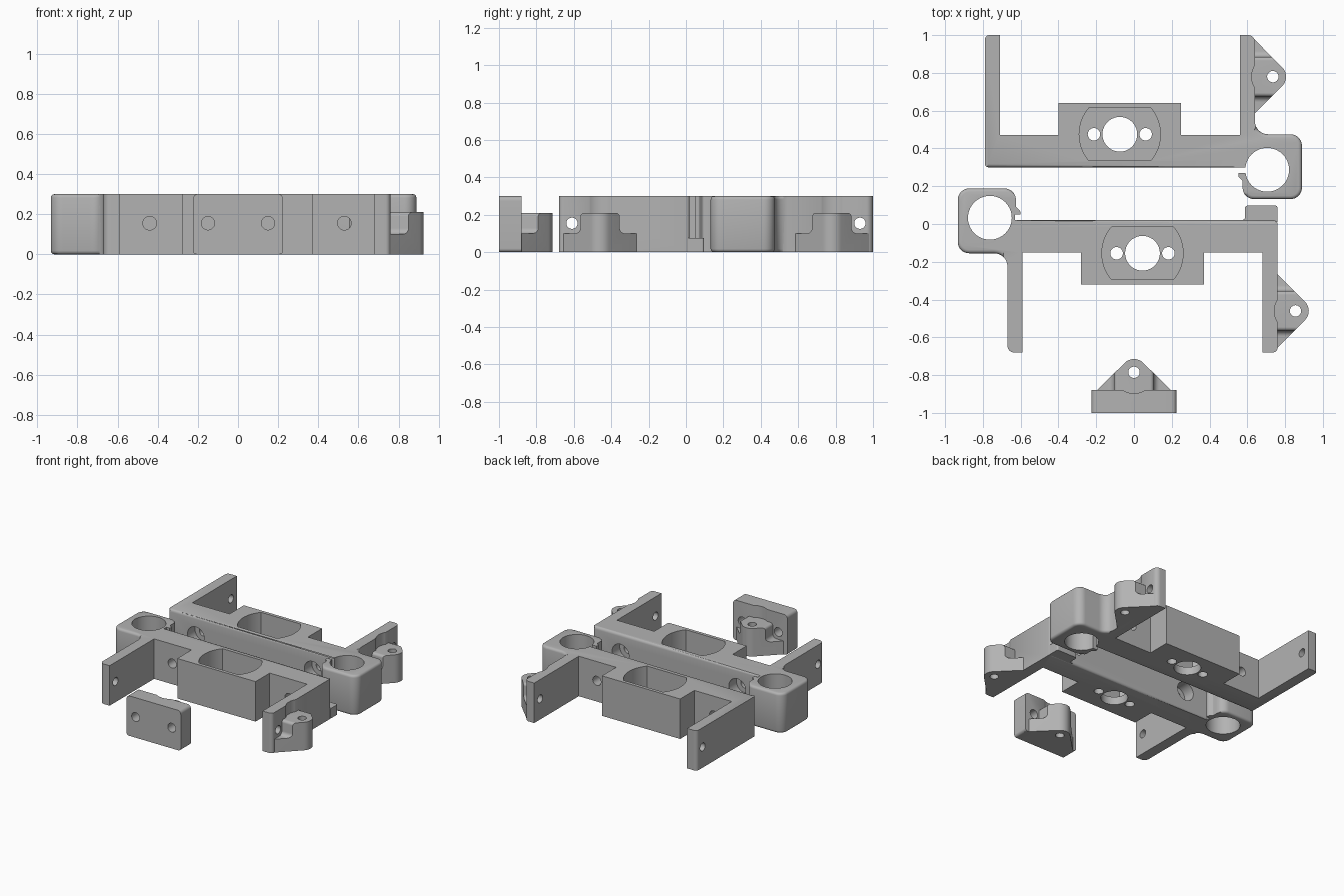
import bpy, bmesh, math
from mathutils import Matrix, Vector

if "Cube" in bpy.data.objects:
    bpy.data.objects.remove(bpy.data.objects["Cube"])

H = 0.30          # common part height
HZ = 0.155        # screw hole height
grey = bpy.data.materials.new("plain grey")
grey.diffuse_color = (0.45, 0.45, 0.45, 1)
grey.use_nodes = True
grey.node_tree.nodes["Principled BSDF"].inputs["Base Color"].default_value = grey.diffuse_color
T = Matrix.Translation
UPRIGHT = Matrix.Rotation(math.pi / 2, 4, 'X')   # profile plane XY -> XZ


def rot_z(a):
    return Matrix.Rotation(a, 4, 'Z')


def rounded(pts, seg=8):
    """Polygon with an optional fillet radius as third value of a point."""
    out = []
    for i, p in enumerate(pts):
        c = Vector(p[:2])
        if len(p) < 3:
            out.append(c)
            continue
        a = (Vector(pts[i - 1][:2]) - c).normalized()
        b = (Vector(pts[(i + 1) % len(pts)][:2]) - c).normalized()
        half = a.angle(b) / 2
        centre = c + (a + b).normalized() * p[2] / math.sin(half)
        s = c + a * p[2] / math.tan(half) - centre
        e = c + b * p[2] / math.tan(half) - centre
        sweep = (math.atan2(e.y, e.x) - math.atan2(s.y, s.x) + math.pi) % math.tau - math.pi
        for k in range(seg + 1):
            out.append(centre + Matrix.Rotation(sweep * k / seg, 2) @ s)
    return out


def prism(name, pts, depth, m=Matrix(), soft=None, width=0.018):
    """Extrude a profile; rims chosen by soft(x, y) get a rounded edge."""
    bm = bmesh.new()
    f = bm.faces.new([bm.verts.new((p[0], p[1], 0)) for p in rounded(pts)])
    g = bmesh.ops.extrude_face_region(bm, geom=[f])["geom"]
    bmesh.ops.translate(bm, vec=(0, 0, depth), verts=[v for v in g if isinstance(v, bmesh.types.BMVert)])
    bmesh.ops.recalc_face_normals(bm, faces=bm.faces[:])
    if soft:
        rim = [e for e in bm.edges if abs(e.verts[0].co.z - e.verts[1].co.z) < 1e-5
               and soft(*((e.verts[0].co + e.verts[1].co) / 2).xy)]
        bmesh.ops.bevel(bm, geom=rim, offset=width, segments=3, profile=0.5, affect='EDGES')
    bm.transform(m)
    me = bpy.data.meshes.new(name)
    bm.to_mesh(me)
    bm.free()
    ob = bpy.data.objects.new(name, me)
    bpy.context.collection.objects.link(ob)
    me.materials.append(grey)
    return ob


def cylinder(r, depth, m, n=40):
    return prism("cutter", [(r * math.cos(math.tau * i / n), r * math.sin(math.tau * i / n))
                            for i in range(n)], depth, m)


def boolean(ob, cutters, op='DIFFERENCE'):
    bpy.context.view_layer.objects.active = ob
    for c in cutters:
        mod = ob.modifiers.new("cut", 'BOOLEAN')
        mod.operation, mod.object, mod.solver = op, c, 'EXACT'
        bpy.ops.object.modifier_apply(modifier=mod.name)
        bpy.data.objects.remove(c)


def y_hole(r, x, y, z, depth):
    """Cylinder from y running towards -y."""
    return cylinder(r, depth, T((x, y, z)) @ UPRIGHT)


def lug(name, m):
    """Screw lug: pointed plan crossed with a stepped elevation, outward is +y."""
    ob = prism(name, [(0.215, -0.02), (0, 0.194, 0.07), (-0.215, -0.02)], 0.4)
    side = [(0.23, -0.1), (0.23, 0.1, 0.015), (0.105, 0.1, 0.03), (0.105, 0.21, 0.02)]
    side += [(-p[0],) + p[1:] for p in reversed(side)]
    boolean(ob, [prism("cutter", side, 0.6, T((0, 0.4, 0)) @ UPRIGHT)], 'INTERSECT')
    boolean(ob, [cylinder(0.03, 0.6, T((0, 0.095, -0.1)))]
            + [y_hole(0.045, x, 0.3, HZ, 0.4) for x in (-0.15, 0.15)])
    ob.data.transform(m)


def lug_clearance(m):
    """Screw-head relief behind a lug."""
    return cylinder(0.112, 0.2, m @ T((0, 0.095, 0.21)))


def bracket(name, m, s, lug_m):
    """U bracket centred on its motor; s shifts the rod clamp."""
    outline = [(-0.715, -0.175, 0.02), (0.675, -0.175), (0.675, -0.205), (0.627 + s, -0.205),
               (0.627 + s, -0.225, 0.01), (0.65 + s, -0.245, 0.015), (0.65 + s, -0.343, 0.06),
               (0.964 + s * 0.7, -0.343, 0.06), (0.964 + s * 0.7, 0, 0.06), (0.715, 0, 0.07),
               (0.715, 0.525, 0.035), (0.635, 0.525), (0.635, -0.003),
               (0.325, -0.003), (0.325, 0.165), (-0.325, 0.165), (-0.325, -0.003),
               (-0.635, -0.003), (-0.635, 0.525), (-0.715, 0.525, 0.025)]
    ob = prism(name, outline, H, soft=lambda x, y: (y < -0.174 and x < 0.5) or x > 0.72 + s
               or (x > 0.66 + s and y < -0.26))
    # motor pocket: circle clipped by two flats, with shaft and screw holes
    a = math.asin(0.14 / 0.215)
    arc = [(0.215 * math.cos(a * k / 8), 0.215 * math.sin(a * k / 8)) for k in range(-8, 9)]
    pocket = arc + [(-x, -y) for x, y in arc]
    cuts = [prism("cutter", pocket, 0.4, T((0, 0, 0.06))), cylinder(0.092, 0.5, T((0, 0, -0.1)))]
    cuts += [cylinder(0.033, 0.5, T((x, 0, -0.1))) for x in (-0.137, 0.137)]
    # rod clamp bore
    cuts.append(cylinder(0.116, 0.5, T((0.78 + s * 1.4, -0.188, -0.1))))
    # counterbored bar holes and arm holes
    for x in (-0.485, 0.485):
        cuts += [y_hole(0.034, x, 0.1, HZ, 0.4), y_hole(0.07, x, -0.085, HZ, 0.2)]
    cuts.append(cylinder(0.03, 2, T((-1, 0.455, HZ)) @ Matrix.Rotation(math.pi / 2, 4, 'Y')))
    boolean(ob, cuts)
    ob.data.transform(m)
    boolean(ob, [lug_clearance(lug_m)])
    lug(name + "_lug", lug_m)


# two brackets facing away from each other
right = rot_z(-math.pi / 2)
bracket("back_bracket", T((-0.075, 0.475, 0)), 0.0, T((0.64, 0.78, 0)) @ right)
bracket("front_bracket", T((0.045, -0.155, 0)) @ rot_z(math.pi), 0.02, T((0.76, -0.46, 0)) @ right)

# low stop tab on the front bracket
prism("stop_tab", [(0.565, 0.01), (0.76, 0.01), (0.76, 0.097, 0.012), (0.588, 0.097, 0.012),
                   (0.588, 0.022, 0.015), (0.565, 0.022)], 0.075)

# loose clamp plate with its lug
plate_m = T((0, -0.88, 0))
plate = prism("clamp_plate", [(-0.225, 0, 0.02), (0.225, 0, 0.02), (0.225, H, 0.025), (-0.225, H, 0.025)],
              0.12, plate_m @ UPRIGHT)
boolean(plate, [y_hole(0.033, x, -0.8, HZ, 0.3) for x in (-0.15, 0.15)] + [lug_clearance(plate_m)])
lug("clamp_plate_lug", plate_m)

# smooth curved walls, keep edges crisp
for ob in bpy.context.scene.objects:
    ob.select_set(True)
bpy.context.view_layer.objects.active = plate
bpy.ops.object.shade_smooth_by_angle(angle=math.radians(35))
